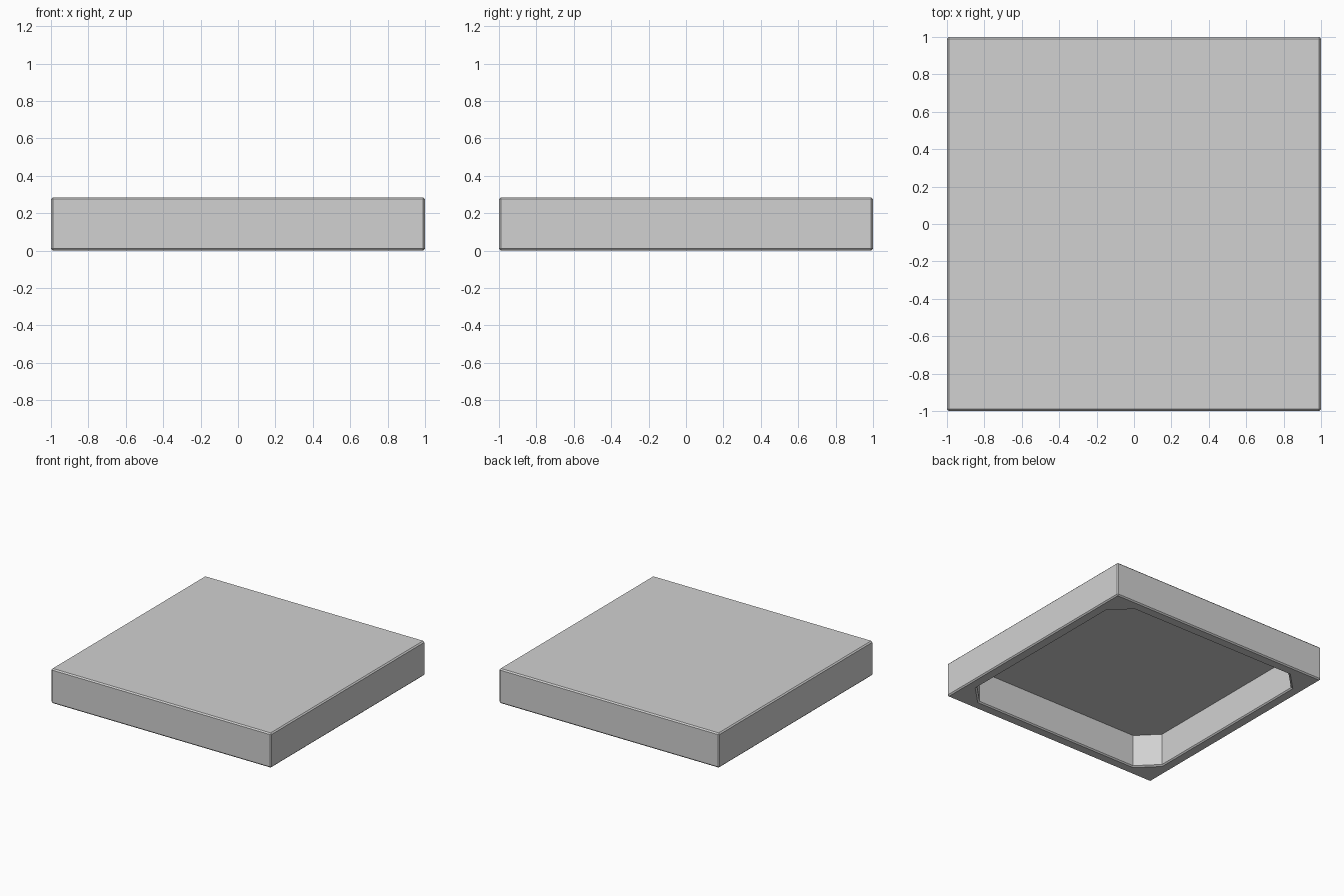
import bpy
import bmesh

if "Cube" in bpy.data.objects:
    bpy.data.objects.remove(bpy.data.objects["Cube"], do_unlink=True)

HEIGHT = 0.285
BEVEL = 0.01
CEILING = 0.272   # underside of the thin top
INNER = 0.91      # half width of the hollow
CHAMFER = 0.155   # corner cut of the hollow

grey = bpy.data.materials.new("light_grey")
grey.use_nodes = True
colour = (0.64, 0.64, 0.64, 1)
grey.diffuse_color = colour
grey.node_tree.nodes["Principled BSDF"].inputs["Base Color"].default_value = colour


def make_object(name, bm):
    bmesh.ops.recalc_face_normals(bm, faces=bm.faces)
    mesh = bpy.data.meshes.new(name)
    bm.to_mesh(mesh)
    bm.free()
    mesh.materials.append(grey)
    obj = bpy.data.objects.new(name, mesh)
    bpy.context.scene.collection.objects.link(obj)
    return obj


def octagon(bm, half, z):
    """Ring of a square with chamfered corners."""
    s = half - CHAMFER
    corners = [(half, -s), (half, s), (s, half), (-s, half),
               (-half, s), (-half, -s), (-s, -half), (s, -half)]
    return [bm.verts.new((x, y, z)) for x, y in corners]


# Square slab with finely chamfered edges
bm = bmesh.new()
bmesh.ops.create_cube(bm, size=1)
for v in bm.verts:
    v.co = (v.co.x * 2, v.co.y * 2, (v.co.z + 0.5) * HEIGHT)
bmesh.ops.bevel(bm, geom=bm.edges[:], offset=BEVEL, segments=1, affect='EDGES')
slab = make_object("hollow_slab", bm)

# Octagonal hollow, flared a little at the rim
bm = bmesh.new()
rings = [octagon(bm, INNER + 2 * BEVEL, -BEVEL),
         octagon(bm, INNER, BEVEL),
         octagon(bm, INNER, CEILING)]
for low, high in zip(rings, rings[1:]):
    for i in range(8):
        j = (i + 1) % 8
        bm.faces.new((low[i], low[j], high[j], high[i]))
bm.faces.new(rings[0])
bm.faces.new(rings[-1])
cutter = make_object("hollow_cutter", bm)
cutter.hide_render = True

# Cut the hollow and drop the cutter
cut = slab.modifiers.new("hollow", 'BOOLEAN')
cut.operation = 'DIFFERENCE'
cut.solver = 'EXACT'
cut.object = cutter
bpy.context.view_layer.objects.active = slab
bpy.ops.object.modifier_apply(modifier=cut.name)
bpy.data.objects.remove(cutter, do_unlink=True)
